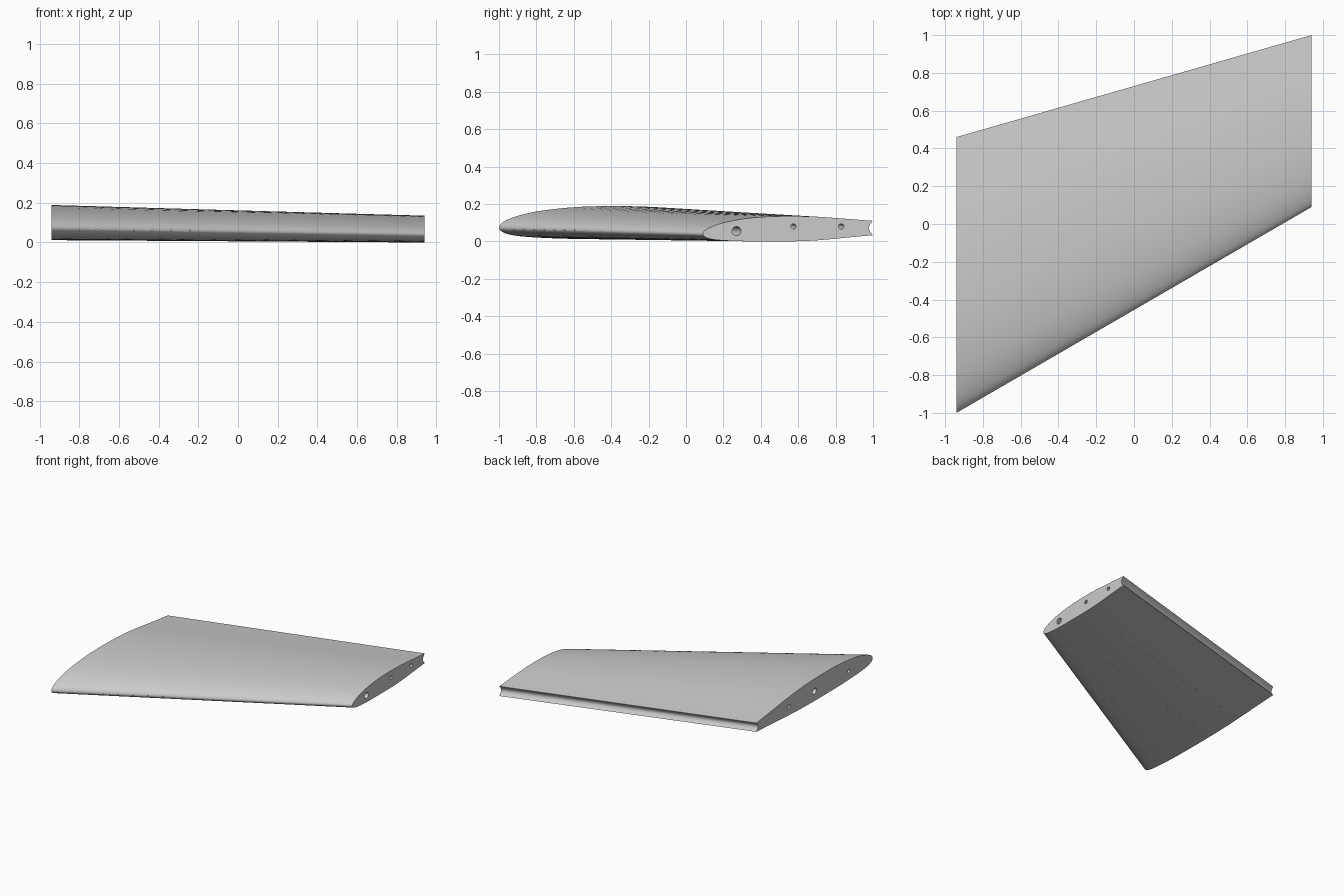
import bpy, bmesh, math
from mathutils import Vector

cube = bpy.data.objects.get("Cube")
if cube:
    bpy.data.objects.remove(cube, do_unlink=True)

grey = bpy.data.materials.new("light_grey")
grey.use_nodes = True
grey.diffuse_color = (0.6, 0.6, 0.6, 1)
grey.node_tree.nodes["Principled BSDF"].inputs["Base Color"].default_value = (0.6, 0.6, 0.6, 1)

HALF = 0.94     # half span
STEPS = 8       # samples between profile stations


def smooth_curve(values):
    """Catmull-Rom samples through evenly spaced values."""
    pts = [2 * values[0] - values[1]] + values + [2 * values[-1] - values[-2]]
    out = []
    for i in range(len(values) - 1):
        a, b, c, d = pts[i:i + 4]
        for k in range(STEPS):
            t = k / STEPS
            out.append(0.5 * (2 * b + (c - a) * t + (2 * a - 5 * b + 4 * c - d) * t ** 2
                              + (3 * b - a - 3 * c + d) * t ** 3))
    return out + [values[-1]]


def section(x, y0, y1, upper, lower, groove):
    """Closed aerofoil outline with a hollow trailing edge."""
    up, low = smooth_curve(upper), smooth_curve(lower)
    n = len(up) - 1
    y = [y0 + (y1 - y0) * (i / n) ** 2 for i in range(n + 1)]
    pts = [Vector((x, y[i], up[i])) for i in range(n + 1)]
    for k in range(1, 12):
        t = k / 12
        pts.append(Vector((x, y1 - groove * math.sin(math.pi * t),
                           up[-1] + (low[-1] - up[-1]) * t)))
    pts += [Vector((x, y[i], low[i])) for i in range(n, 0, -1)]
    return pts


def make_object(name, bm):
    bmesh.ops.recalc_face_normals(bm, faces=bm.faces)
    mesh = bpy.data.meshes.new(name)
    bm.to_mesh(mesh)
    bm.free()
    mesh.materials.append(grey)
    obj = bpy.data.objects.new(name, mesh)
    bpy.context.collection.objects.link(obj)
    return obj


def add_rod(bm, start, end, radius, sides):
    start, end = Vector(start), Vector(end)
    axis = end - start
    matrix = axis.to_track_quat('Z', 'Y').to_matrix().to_4x4()
    matrix.translation = (start + end) / 2
    bmesh.ops.create_cone(bm, cap_ends=True, segments=sides, radius1=radius,
                          radius2=radius, depth=axis.length, matrix=matrix)


# Wing panel, lofted from root to tip
root = section(-HALF, -1.0, 0.46, [.072, .122, .165, .188, .177, .115],
               [.072, .036, .019, .012, .016, .045], 0.022)
tip = section(HALF, 0.09, 1.0, [.04, .073, .108, .131, .133, .11],
              [.04, .014, .003, 0, .004, .033], 0.022)
bm = bmesh.new()
a = [bm.verts.new(p) for p in root]
b = [bm.verts.new(p) for p in tip]
for i in range(len(a)):
    j = (i + 1) % len(a)
    bm.faces.new((a[i], a[j], b[j], b[i]))
bm.faces.new(a)
bm.faces.new(b)
wing = make_object("wing_panel", bm)

# Spanwise tunnels
bm = bmesh.new()


def tunnel(y_root, z_root, y_tip, z_tip, radius, t0=-0.02, t1=1.02):
    p, q = Vector((-HALF, y_root, z_root)), Vector((HALF, y_tip, z_tip))
    add_rod(bm, p.lerp(q, t0), p.lerp(q, t1), radius, 20)


tunnel(-.27, .09, .27, .055, .024)
tunnel(.05, .09, .575, .08, .014)
tunnel(.3, .08, .83, .08, .014, t0=0.75)
tunnel(-.70, .085, .04, .05, .014, t1=0.5)
tunnels = make_object("tunnel_cutter", bm)

# Small drilled holes under the wing and along the nose
bm = bmesh.new()


def hole_row(count, x0, x1, y0, y1):
    for i in range(count):
        t = i / (count - 1)
        x, y = x0 + (x1 - x0) * t, y0 + (y1 - y0) * t
        add_rod(bm, (x, y, -.02), (x, y, .03), .005, 8)


hole_row(12, -.88, .8, -.25, .23)
hole_row(12, -.88, .8, .07, .54)
hole_row(7, -.75, .66, -.6, 0)
for i in range(8):
    x = -.9 + .094 * i
    y = -1 + .58 * (x + HALF)
    add_rod(bm, (x, y - .02, .06), (x, y + .05, .06), .004, 8)
holes = make_object("hole_cutter", bm)

# Cut the openings
bpy.context.view_layer.objects.active = wing
wing.select_set(True)
for cutter in (tunnels, holes):
    mod = wing.modifiers.new(cutter.name, 'BOOLEAN')
    mod.operation = 'DIFFERENCE'
    mod.solver = 'EXACT'
    mod.object = cutter
    bpy.ops.object.modifier_apply(modifier=mod.name)
    bpy.data.objects.remove(cutter, do_unlink=True)
bpy.ops.object.shade_smooth_by_angle(angle=math.radians(30))
